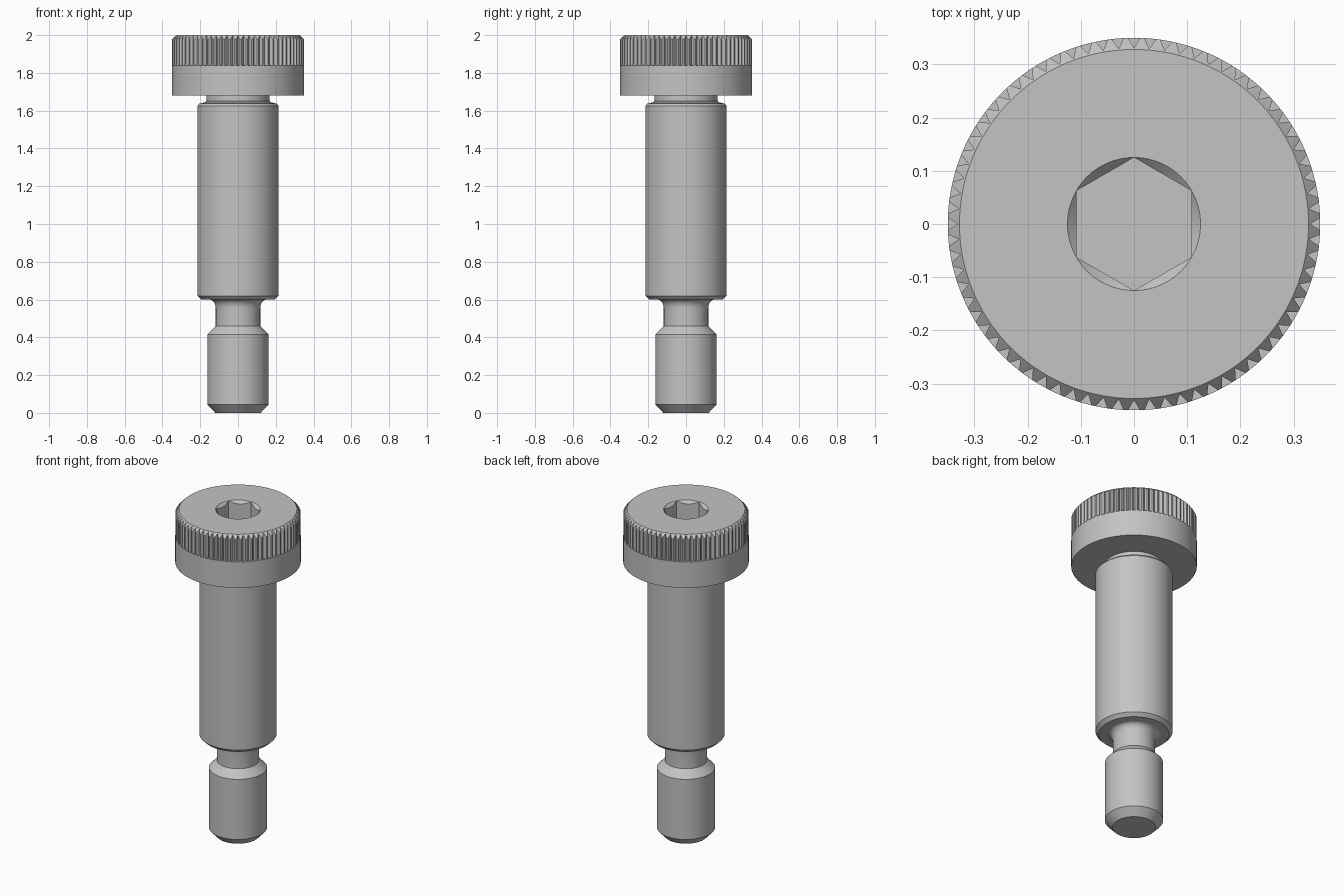
import bpy, bmesh, math
from math import sin, cos, pi

cube = bpy.data.objects.get("Cube")
if cube:
    bpy.data.objects.remove(cube, do_unlink=True)

steel = bpy.data.materials.new("grey_steel")
steel.use_nodes = True
GREY = (0.55, 0.55, 0.55, 1)
steel.diffuse_color = GREY
steel.node_tree.nodes["Principled BSDF"].inputs["Base Color"].default_value = GREY

SEGMENTS = 144
KNURLS = 72


def finish(name, bm):
    """Turn a bmesh into a linked object with the steel material."""
    bmesh.ops.recalc_face_normals(bm, faces=bm.faces)
    mesh = bpy.data.meshes.new(name)
    bm.to_mesh(mesh)
    bm.free()
    mesh.materials.append(steel)
    obj = bpy.data.objects.new(name, mesh)
    bpy.context.collection.objects.link(obj)
    return obj


def lathe(name, profile, segments=SEGMENTS, turn=0.0):
    """Closed solid from (radius, height) rings, capped at both ends."""
    bm = bmesh.new()
    angles = [turn + 2 * pi * i / segments for i in range(segments)]
    rings = [[bm.verts.new((r * cos(a), r * sin(a), z)) for a in angles]
             for r, z in profile]
    for low, high in zip(rings, rings[1:]):
        for i in range(segments):
            j = (i + 1) % segments
            bm.faces.new((low[i], low[j], high[j], high[i]))
    bm.faces.new(rings[0][::-1])
    bm.faces.new(rings[-1])
    return finish(name, bm)


def knurl_grooves():
    """Ring of triangular prisms that cut the V grooves."""
    bm = bmesh.new()
    apex, outer, half = 0.331, 0.36, 1.1 * pi / KNURLS
    for k in range(KNURLS):
        a = 2 * pi * k / KNURLS
        corners = [(apex, a), (outer, a - half), (outer, a + half)]
        low, high = [[bm.verts.new((r * cos(t), r * sin(t), z)) for r, t in corners]
                     for z in (1.84, 2.05)]
        bm.faces.new(low[::-1])
        bm.faces.new(high)
        for i in range(3):
            j = (i + 1) % 3
            bm.faces.new((low[i], low[j], high[j], high[i]))
    # Trim neighbouring prisms apart so that each one is a separate solid
    for v in bm.verts:
        r = math.hypot(v.co.x, v.co.y)
        if r > 0.34:
            k = round(math.atan2(v.co.y, v.co.x) * KNURLS / (2 * pi) * 2) / 2
    return finish("knurl_cutter", bm)


def cut(target, cutter):
    cutter.hide_render = True
    mod = target.modifiers.new(cutter.name, 'BOOLEAN')
    mod.operation = 'DIFFERENCE'
    mod.solver = 'EXACT'
    mod.object = cutter
    bpy.context.view_layer.objects.active = target
    bpy.ops.object.modifier_apply(modifier=mod.name)
    bpy.data.objects.remove(cutter, do_unlink=True)


def smooth(obj, degrees):
    bpy.ops.object.select_all(action='DESELECT')
    obj.select_set(True)
    bpy.context.view_layer.objects.active = obj
    bpy.ops.object.shade_smooth_by_angle(angle=math.radians(degrees))


# Head with chamfered rim, knurled upper half and hex socket
head = lathe("head", [(0.35, 1.68), (0.35, 1.978), (0.328, 2.0)])
cut(head, knurl_grooves())
cut(head, lathe("hex_cutter", [(0.125, 1.83), (0.125, 2.1)], 6, pi / 2))
cut(head, lathe("countersink_cutter", [(0.085, 1.96), (0.125, 2.0), (0.135, 2.01)]))
smooth(head, 15)

# Shoulder, thread relief with fillet, and threaded end in one turned body
fillet = [(0.15 - 0.032 * cos(t), 0.555 + 0.045 * sin(t))
          for t in [i * pi / 12 for i in range(7)]]
body = lathe("shoulder_and_tip",
             [(0.12, 0), (0.162, 0.045), (0.162, 0.415), (0.118, 0.46)]
             + fillet
             + [(0.195, 0.6), (0.215, 0.62), (0.215, 1.625), (0.206, 1.637),
                (0.172, 1.645), (0.167, 1.652), (0.167, 1.68)])
smooth(body, 20)
